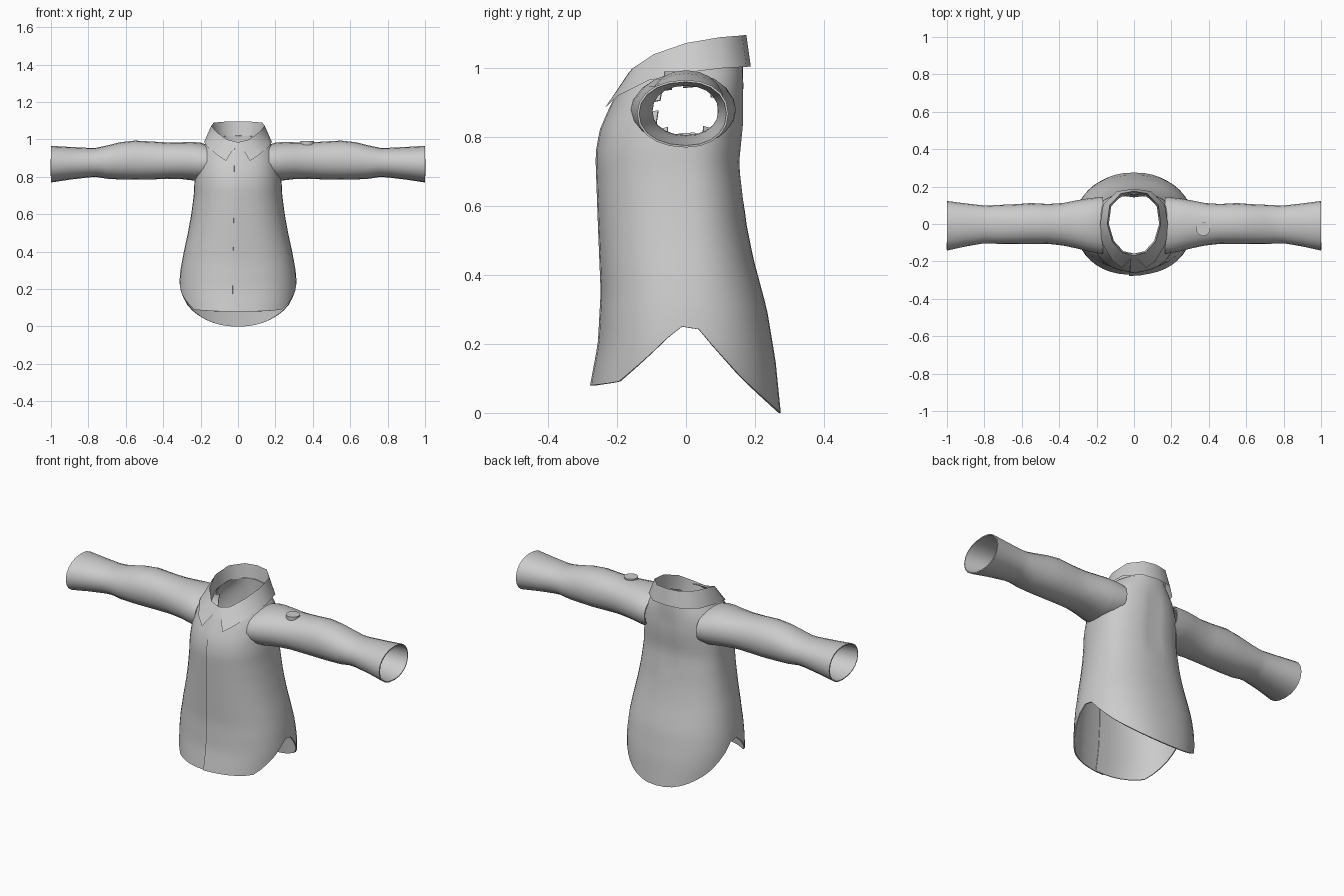
import bpy, bmesh, math

cube = bpy.data.objects.get("Cube")
if cube:
    bpy.data.objects.remove(cube, do_unlink=True)

cloth = bpy.data.materials.new("grey cloth")
cloth.use_nodes = True
GREY = (0.6, 0.6, 0.6, 1)
cloth.diffuse_color = GREY
cloth.node_tree.nodes["Principled BSDF"].inputs["Base Color"].default_value = GREY


def lookup(knots, t, col=1):
    """Linear interpolation in a list of (position, value, ...) knots."""
    if t <= knots[0][0]:
        return knots[0][col]
    for a, b in zip(knots, knots[1:]):
        if t <= b[0]:
            return a[col] + (b[col] - a[col]) * (t - a[0]) / (b[0] - a[0])
    return knots[-1][col]


def spow(v, p):
    return math.copysign(abs(v) ** p, v)


def finish(ob, thickness=0, mirror=False, angle=40):
    """Apply mirror and cloth thickness, then smooth with sharp edges kept."""
    bpy.ops.object.select_all(action='DESELECT')
    ob.select_set(True)
    bpy.context.view_layer.objects.active = ob
    if mirror:
        m = ob.modifiers.new("mirror", 'MIRROR')
        m.merge_threshold = 0.0005
        bpy.ops.object.modifier_apply(modifier=m.name)
    if thickness:
        s = ob.modifiers.new("thickness", 'SOLIDIFY')
        s.thickness, s.offset = thickness, -1
        bpy.ops.object.modifier_apply(modifier=s.name)
    bpy.ops.object.shade_smooth_by_angle(angle=math.radians(angle))


def sheet(name, rows, closed=False, skip=None):
    """Mesh sheet through rows of points; skip drops faces by their centre."""
    bm = bmesh.new()
    grid = [[bm.verts.new(p) for p in row] for row in rows]
    n = len(rows[0])
    for lo, hi in zip(grid, grid[1:]):
        for c in range(n if closed else n - 1):
            d = (c + 1) % n
            bm.faces.new((lo[c], lo[d], hi[d], hi[c]))
    if skip:
        gone = [f for f in bm.faces if skip(f.calc_center_median())]
        bmesh.ops.delete(bm, geom=gone, context='FACES')
    me = bpy.data.meshes.new(name)
    bm.to_mesh(me)
    bm.free()
    me.materials.append(cloth)
    ob = bpy.data.objects.new(name, me)
    bpy.context.collection.objects.link(ob)
    return ob


# Torso: half width, front and back depth by height
WIDTH = [(0, .285), (.1, .31), (.2, .317), (.3, .308), (.4, .29), (.5, .268), (.6, .25),
         (.7, .237), (.78, .233), (.88, .222), (.94, .205), (.985, .17), (1.02, .14)]
FRONT = [(.08, .272), (.2, .25), (.35, .242), (.55, .25), (.75, .257), (.82, .245),
         (.88, .22), (.95, .186), (.985, .163)]
BACK = [(0, .275), (.15, .26), (.3, .235), (.45, .195), (.55, .175), (.72, .155),
        (.85, .168), (1.02, .165)]
# Shirt-tail hem and neckline heights by depth
HEM = [(-.275, .08), (-.2, .09), (-.03, .245), (0, .255), (.04, .245), (.17, .1), (.275, 0)]
NECK = [(-.275, .985), (0, 1.0), (.275, 1.02)]
ROWS, COLS, LAP = 28, 44, 3.5


def torso_point(deg, s):
    a = math.radians(deg)
    sx, sy = spow(math.sin(a), 2 / 2.3), spow(-math.cos(a), 2 / 2.3)
    hem, neck = lookup(HEM, sy * .275), lookup(NECK, sy * .275)
    z = hem + (neck - hem) * s
    depth = lookup(FRONT if sy < 0 else BACK, z)
    # Overlapping front panel lifts clear of the one beneath
    k = 1 + .025 * max(0, 1 - (deg + LAP) / 15)
    # Narrow centre-back pleat
    if abs(deg - 180) < 1 and .6 < z < .93:
        k -= .05
    return (lookup(WIDTH, z) * sx, depth * sy * k, z)


def in_armhole(p):
    return abs(p.x) > .17 and (p.y / .1) ** 2 + ((p.z - .88) / .08) ** 2 < 1


angles = [-LAP + (360 + 2 * LAP) * c / COLS for c in range(COLS + 1)]
torso = sheet("shirt_body", [[torso_point(d, r / ROWS) for d in angles]
                             for r in range(ROWS + 1)], skip=in_armhole)
finish(torso, .006)

# Sleeves: x, front depth, back depth, bottom, top
SLEEVE = [(.165, .16, .145, .785, .972), (.2, .155, .142, .777, .983), (.25, .145, .136, .782, .987),
          (.3, .132, .128, .788, .985), (.38, .115, .112, .79, .984), (.46, .106, .107, .786, .989),
          (.55, .107, .112, .785, .994), (.63, .108, .106, .786, .985), (.7, .108, .103, .79, .968),
          (.76, .104, .1, .8, .955), (.8, .103, .099, .797, .955), (.9, .12, .11, .785, .96),
          (1.0, .142, .123, .77, .966)]
SIDES = 20


def sleeve_ring(x, front, back, low, high):
    ring = []
    for j in range(SIDES):
        t = 2 * math.pi * j / SIDES
        cy, cz = spow(math.cos(t), .93), spow(math.sin(t), .93)
        ring.append((x, cy * (back if cy > 0 else front),
                     (low + high) / 2 + cz * (high - low) / 2))
    return ring


sleeves = sheet("sleeves", [sleeve_ring(*k) for k in SLEEVE], closed=True)
finish(sleeves, .006, mirror=True)

# Folded collar: outer lower edge, fold, and inner stand, from front to back
EDGE = [(.065, -.235, .885), (.115, -.197, .92), (.168, -.108, .965), (.181, 0, .987),
        (.165, .105, 1.0), (.09, .175, 1.004), (0, .188, 1.005)]
FOLD = [(0, -.168, .985), (.06, -.155, 1.0), (.115, -.095, 1.04), (.143, 0, 1.073),
        (.13, .1, 1.09), (.07, .163, 1.095), (0, .175, 1.097)]
STAND = [(x * .94, y * .94, z - .08) for x, y, z in FOLD]
collar = sheet("collar", [EDGE, FOLD, STAND])
finish(collar, mirror=True)

# Single flat button on top of the left sleeve
bpy.ops.mesh.primitive_cylinder_add(vertices=20, radius=.037, depth=.026,
                                    location=(.37, -.027, .978))
button = bpy.context.object
button.name = "sleeve_button"
button.data.materials.append(cloth)
finish(button)
